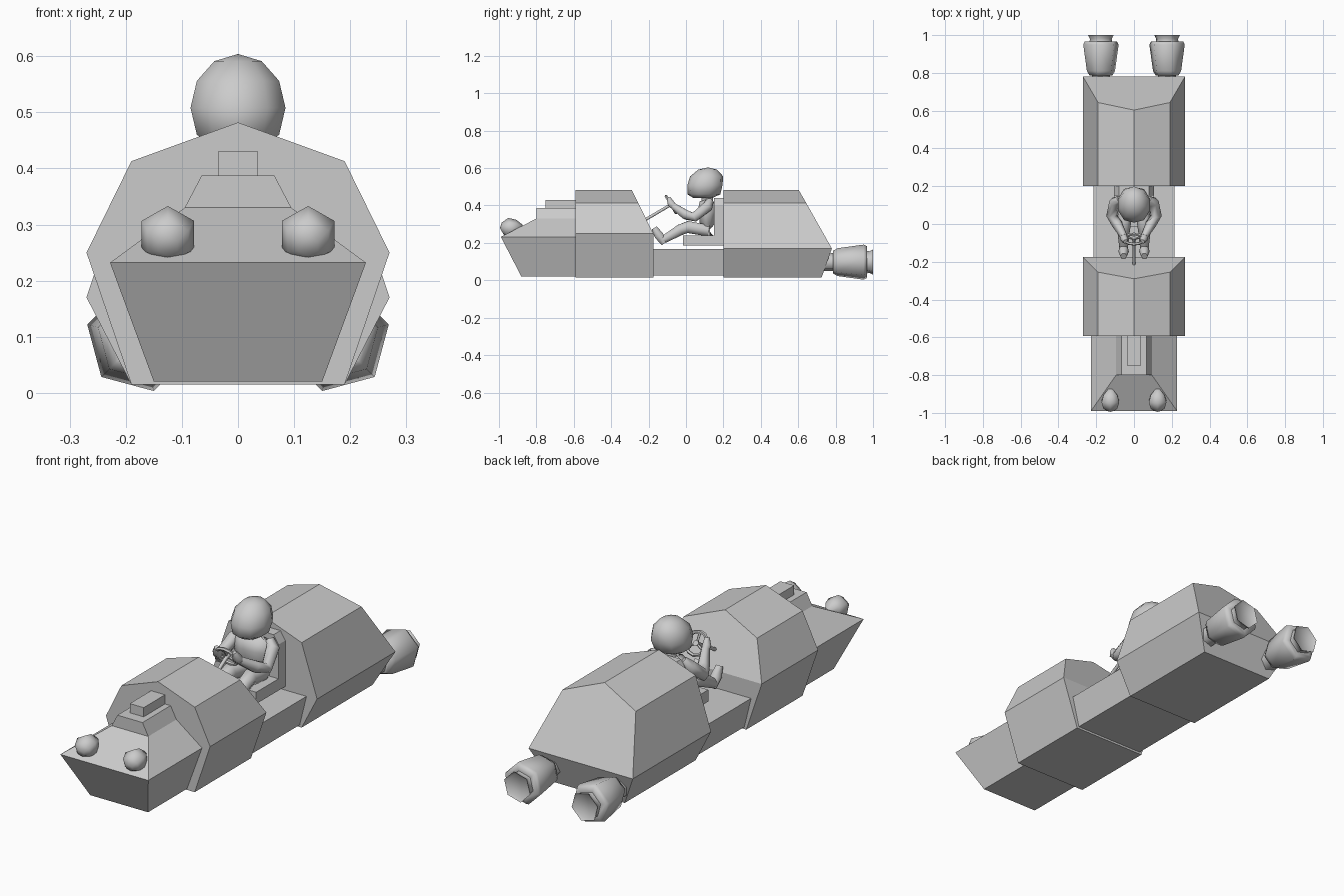
import bpy, bmesh, math
from mathutils import Vector, Matrix

if "Cube" in bpy.data.objects:
    bpy.data.objects.remove(bpy.data.objects["Cube"])


def finish(name, bm, smooth=None):
    bmesh.ops.recalc_face_normals(bm, faces=bm.faces[:])
    me = bpy.data.meshes.new(name)
    bm.to_mesh(me)
    bm.free()
    ob = bpy.data.objects.new(name, me)
    bpy.context.collection.objects.link(ob)
    if smooth:
        bpy.ops.object.select_all(action='DESELECT')
        ob.select_set(True)
        bpy.context.view_layer.objects.active = ob
        bpy.ops.object.shade_smooth_by_angle(angle=math.radians(smooth))
    return ob


def hull(name, half):
    """Faceted convex part from its right-hand corner points, mirrored in x."""
    bm = bmesh.new()
    for p in {(s * x, y, z) for x, y, z in half for s in (-1, 1)}:
        bm.verts.new(p)
    bmesh.ops.convex_hull(bm, input=bm.verts[:])
    bmesh.ops.dissolve_limit(bm, angle_limit=0.02, verts=bm.verts[:], edges=bm.edges[:])
    return finish(name, bm)


def block(name, x, y0, y1, z0, z1, xt=None):
    xt = x if xt is None else xt
    return hull(name, [(w, y, z) for w, z in ((x, z0), (xt, z1)) for y in (y0, y1)])


def tube(name, path, sides=6, phase=0.0, smooth=70):
    """Skin rings along a path of (point, radius)."""
    bm = bmesh.new()
    pts = [Vector(p) for p, r in path]
    rings = []
    for i, (p, r) in enumerate(path):
        d = pts[min(i + 1, len(pts) - 1)] - pts[max(i - 1, 0)]
        u = Vector((1, 0, 0))
        u = (u - d * (u.dot(d) / d.length_squared)).normalized()
        v = d.normalized().cross(u)
        if v.z < 0:
            v = -v
        ring = []
        for k in range(sides):
            a = phase + k * math.tau / sides
            ring.append(bm.verts.new(pts[i] + r * (u * math.cos(a) + v * math.sin(a))))
        rings.append(ring)
    for a, b in zip(rings, rings[1:]):
        for k in range(sides):
            j = (k + 1) % sides
            bm.faces.new((a[k], a[j], b[j], b[k]))
    bm.faces.new(rings[0])
    bm.faces.new(rings[-1])
    return finish(name, bm, smooth)


# Hull sections: nose wedge, front cowl, open floor, rear engine cover
hull("nose", [(x, y, z) for x, yf, z in ((0.15, -0.88, 0.02), (0.228, -0.99, 0.232), (0.095, -0.8, 0.33))
              for y in (yf, -0.58)])
hull("front_cowl", [(x, y, z) for x, yb, z in ((0.19, -0.175, 0.015), (0.27, -0.175, 0.25),
                                               (0.19, -0.255, 0.413), (0, -0.29, 0.482))
                    for y in (-0.592, yb)])
block("cockpit_floor", 0.18, -0.18, 0.21, 0.025, 0.168, 0.215)
hull("engine_cover", [(x, y, z) for x, yb, z in ((0.19, 0.725, 0.015), (0.27, 0.78, 0.17),
                                                 (0.19, 0.643, 0.413), (0, 0.603, 0.482))
                      for y in (0.2, yb)])

# Nose deck and intake
block("nose_deck", 0.095, -0.8, -0.58, 0.33, 0.387, 0.065)
block("intake", 0.036, -0.75, -0.58, 0.385, 0.43)

# Seat
block("seat_cushion", 0.105, -0.015, 0.2, 0.185, 0.24)
hull("seat_back", [(x, y, z) for x, z in ((0.105, 0.185), (0.105, 0.40), (0.08, 0.44))
                   for y in (0.15, 0.205)])

for s, side in ((-1, "left"), (1, "right")):
    # Teardrop headlamps
    tube(side + "_headlamp", [((s * 0.125, y, z), r) for y, z, r in
         ((-0.985, 0.262, 0.02), (-0.97, 0.27, 0.042), (-0.94, 0.28, 0.054),
          (-0.905, 0.282, 0.042), (-0.872, 0.285, 0.012))], 6, math.pi / 6)

    # Six-sided rear thrusters with a flared nozzle
    ph = math.radians(15) if s > 0 else math.radians(165)
    tube(side + "_thruster", [((s * 0.175, y, 0.097), r) for y, r in
         ((0.70, 0.05), (0.785, 0.05), (0.785, 0.062), (0.81, 0.077), (0.95, 0.097), (0.967, 0.088),
          (0.967, 0.062), (0.98, 0.06), (1.0, 0.07), (0.99, 0.058))], 6, ph)

    # Driver limbs
    tube(side + "_arm", [((s * 0.075, 0.13, 0.425), 0.02), ((s * 0.1, 0.115, 0.395), 0.032),
                         ((s * 0.118, 0.045, 0.338), 0.029), ((s * 0.09, 0.0, 0.35), 0.029),
                         ((s * 0.055, -0.065, 0.395), 0.02)])
    tube(side + "_hand", [((s * 0.055, -0.055, 0.385), 0.016), ((s * 0.052, -0.08, 0.41), 0.022),
                          ((s * 0.045, -0.093, 0.44), 0.012)])
    tube(side + "_leg", [((s * 0.045, 0.12, 0.265), 0.035), ((s * 0.052, 0.01, 0.285), 0.037),
                         ((s * 0.055, -0.03, 0.27), 0.034), ((s * 0.055, -0.125, 0.215), 0.023)])
    tube(side + "_foot", [((s * 0.055, -0.115, 0.198), 0.02), ((s * 0.055, -0.145, 0.24), 0.028),
                          ((s * 0.055, -0.17, 0.28), 0.018)])

# Driver torso and neck
torso = tube("torso", [((0, 0.11, 0.235), 0.07), ((0, 0.11, 0.30), 0.075), ((0, 0.115, 0.37), 0.1),
                       ((0, 0.12, 0.415), 0.088), ((0, 0.12, 0.44), 0.04)], 8, math.pi / 8)
for v in torso.data.vertices:
    v.co.y = 0.115 + (v.co.y - 0.115) * 0.55
tube("neck", [((0, 0.115, 0.42), 0.035), ((0, 0.11, 0.47), 0.035)])

# Helmet: low sphere flattened at the chin and at the back
bm = bmesh.new()
bmesh.ops.create_uvsphere(bm, u_segments=10, v_segments=6, radius=1)
for v in bm.verts:
    x, y, z = v.co
    v.co = (x * 0.089, max(-0.096, min(0.092, y * 0.102)) + 0.103 + 0.1 * z * 0.15,
            0.508 + max(-0.068, z * 0.096))
finish("helmet", bm, 60)

# Steering wheel, spokes and column
axis = Vector((0, 0.11, 0.065)).normalized()
hub = Vector((0, -0.08, 0.405))
up = axis.cross(Vector((1, 0, 0)))
bpy.ops.mesh.primitive_torus_add(major_segments=12, minor_segments=5, major_radius=0.052, minor_radius=0.008,
                                 location=hub, rotation=axis.to_track_quat('Z', 'Y').to_euler())
bpy.context.object.name = "steering_wheel"
for i in range(3):
    a = math.radians(-90 + i * 120)
    rim = hub + 0.052 * (Vector((0, 0, 0)) + math.cos(a) * Vector((1, 0, 0)) + math.sin(a) * up)
    bpy.ops.mesh.primitive_cylinder_add(vertices=5, radius=0.006, depth=0.052, location=(hub + rim) / 2,
                                        rotation=(rim - hub).to_track_quat('Z', 'Y').to_euler())
    bpy.context.object.name = "wheel_spoke_%d" % (i + 1)
tube("steering_column", [(hub - axis * 0.17, 0.009), (hub - axis * 0.01, 0.009), (hub + axis * 0.008, 0.014)], 6)
